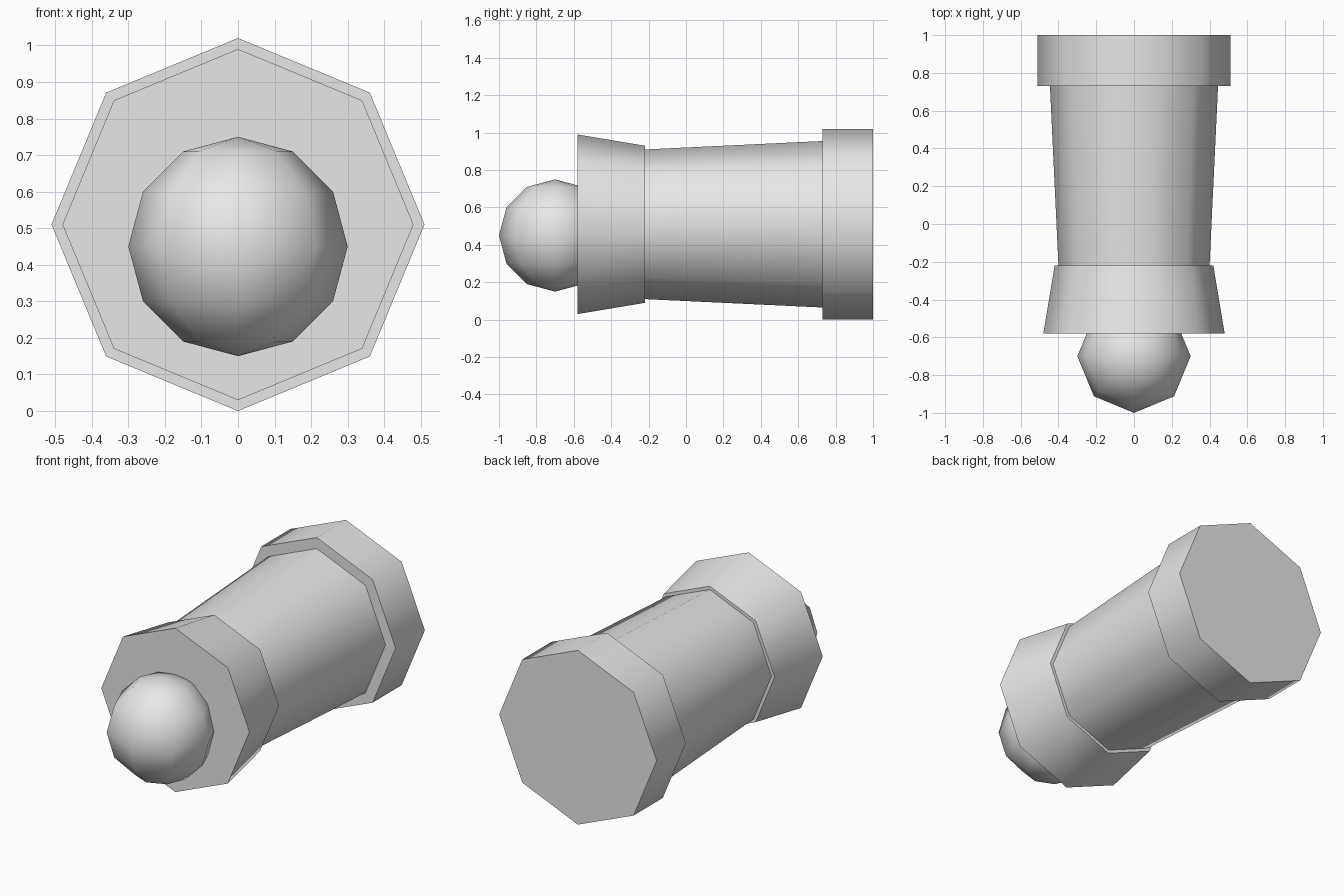
import bpy, bmesh, math

if "Cube" in bpy.data.objects:
    bpy.data.objects.remove(bpy.data.objects["Cube"])

SIDES = 8
AXIS_Z = 0.51

grey = bpy.data.materials.new("plain grey")
grey.diffuse_color = (0.8, 0.8, 0.8, 1)
grey.use_nodes = True
grey.node_tree.nodes["Principled BSDF"].inputs["Base Color"].default_value = grey.diffuse_color


def smooth(obj, angle):
    bpy.ops.object.select_all(action='DESELECT')
    obj.select_set(True)
    bpy.context.view_layer.objects.active = obj
    bpy.ops.object.shade_smooth_by_angle(angle=math.radians(angle))


# Stepped barrel: (y, radius) profile swept into one closed octagonal body
profile = [(-0.58, 0.48), (-0.22, 0.42), (-0.22, 0.40),
           (0.73, 0.445), (0.73, 0.51), (1.0, 0.51)]
bm = bmesh.new()
rings = []
for y, r in profile:
    angles = [math.tau * i / SIDES for i in range(SIDES)]
    rings.append([bm.verts.new((r * math.cos(a), y, AXIS_Z + r * math.sin(a)))
                  for a in angles])
for a, b in zip(rings, rings[1:]):
    for i in range(SIDES):
        j = (i + 1) % SIDES
        bm.faces.new((a[i], a[j], b[j], b[i]))
bm.faces.new(rings[0])
bm.faces.new(rings[-1])
bmesh.ops.recalc_face_normals(bm, faces=bm.faces)
mesh = bpy.data.meshes.new("barrel")
bm.to_mesh(mesh)
bm.free()
barrel = bpy.data.objects.new("barrel", mesh)
bpy.context.collection.objects.link(barrel)
mesh.materials.append(grey)
smooth(barrel, 50)

# Low-poly ball sitting in the muzzle
bpy.ops.mesh.primitive_uv_sphere_add(segments=8, ring_count=6, radius=0.3,
                                     location=(0, -0.70, 0.45))
ball = bpy.context.object
ball.name = "ball"
ball.data.materials.append(grey)
smooth(ball, 60)
